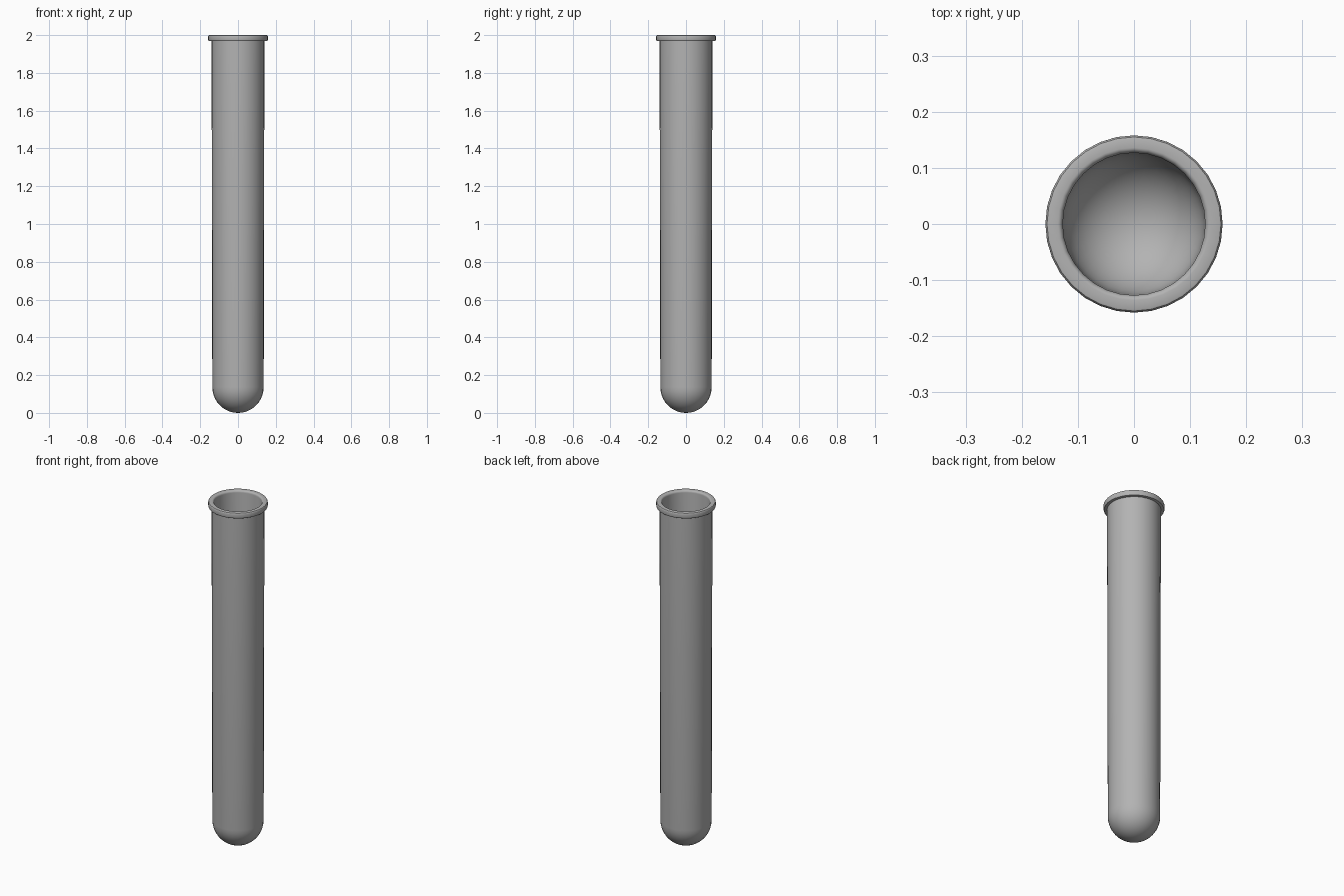
import bpy, bmesh
from math import sin, cos, pi

if "Cube" in bpy.data.objects:
    bpy.data.objects.remove(bpy.data.objects["Cube"])

SEGMENTS = 32


def arc(cx, cz, rx, rz, a0, a1, n):
    """Points on an elliptical arc in the (radius, z) plane, angles in degrees."""
    pts = []
    for i in range(n + 1):
        a = (a0 + (a1 - a0) * i / n) * pi / 180
        pts.append((max(cx + rx * cos(a), 0.0), cz + rz * sin(a)))
    return pts


def lathe(name, profile):
    """Spin a profile that starts and ends on the z axis."""
    bm = bmesh.new()
    verts = [bm.verts.new((r, 0, z)) for r, z in profile]
    edges = [bm.edges.new(pair) for pair in zip(verts, verts[1:])]
    bmesh.ops.spin(bm, geom=verts + edges, cent=(0, 0, 0), axis=(0, 0, 1),
                   angle=2 * pi, steps=SEGMENTS, use_duplicate=False)
    bmesh.ops.remove_doubles(bm, verts=bm.verts, dist=1e-5)
    bmesh.ops.recalc_face_normals(bm, faces=bm.faces)
    mesh = bpy.data.meshes.new(name)
    bm.to_mesh(mesh)
    bm.free()
    obj = bpy.data.objects.new(name, mesh)
    bpy.context.collection.objects.link(obj)
    bpy.context.view_layer.objects.active = obj
    obj.select_set(True)
    bpy.ops.object.shade_smooth_by_angle(angle=pi / 6)
    return obj


# Outer wall: round bottom, slightly tapered tube
profile = arc(0, 0.137, 0.136, 0.137, -90, 0, 10)
profile += [(0.140, 1.968)]
# Flat-topped lip with softened edges
profile += arc(0.152, 1.976, 0.006, 0.008, -90, 0, 3)
profile += arc(0.152, 1.992, 0.006, 0.008, 0, 90, 3)
profile += arc(0.136, 1.988, 0.009, 0.012, 90, 180, 5)
# Inner wall and rounded inner floor
profile += arc(0, 0.137, 0.125, 0.126, 0, -90, 10)

tube = lathe("glass_tube", profile)

# Darker grey
material = bpy.data.materials.new("dark_grey")
material.diffuse_color = (0.45, 0.45, 0.45, 1)
material.use_nodes = True
material.node_tree.nodes["Principled BSDF"].inputs["Base Color"].default_value = material.diffuse_color
tube.data.materials.append(material)
